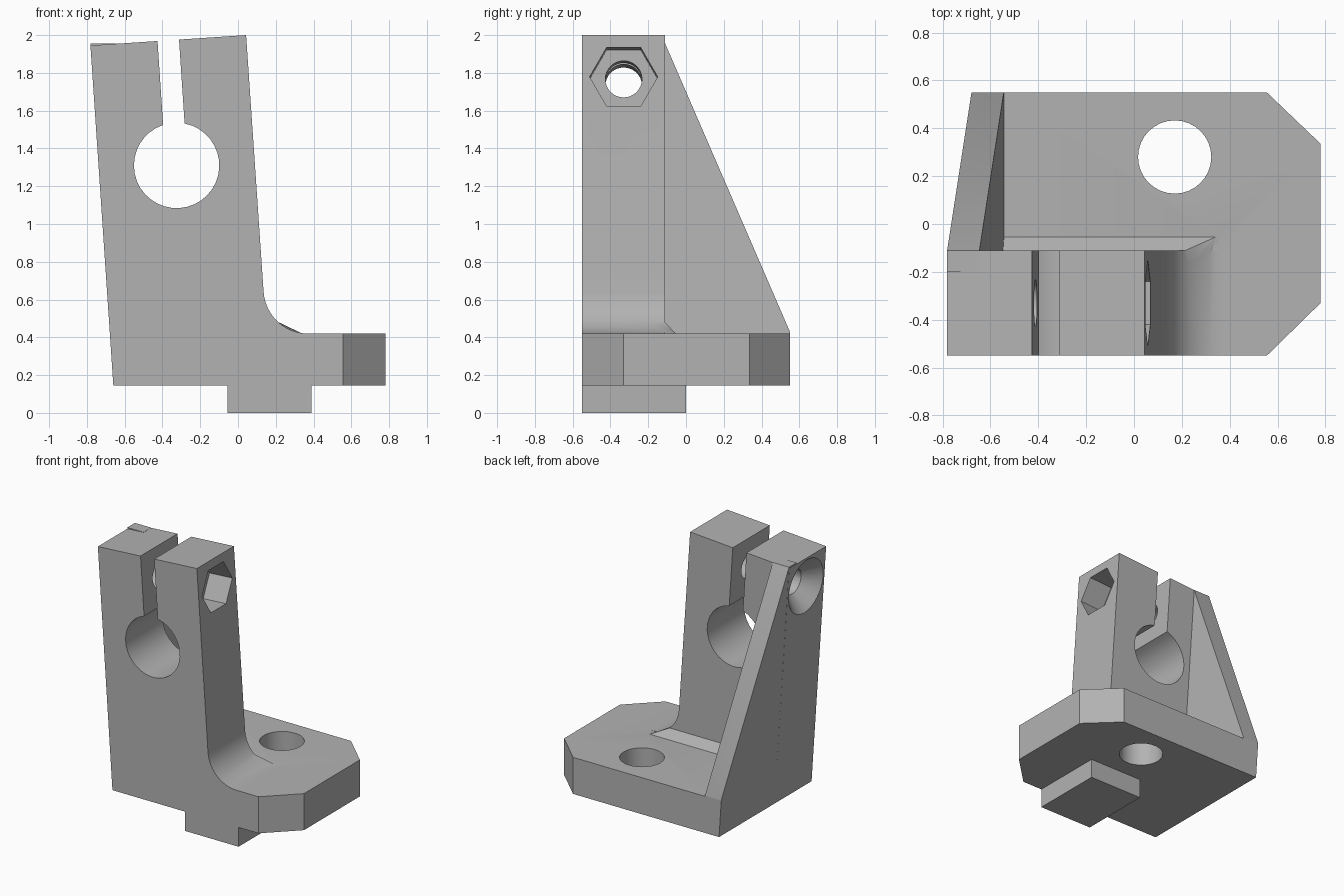
import bpy, bmesh, math
from mathutils import Matrix, Vector

cube = bpy.data.objects.get("Cube")
if cube:
    bpy.data.objects.remove(cube, do_unlink=True)

grey = bpy.data.materials.new("plain grey")
grey.use_nodes = True
COLOUR = (0.45, 0.45, 0.45, 1)
grey.diffuse_color = COLOUR
grey.node_tree.nodes["Principled BSDF"].inputs["Base Color"].default_value = COLOUR

FRONT, POST_BACK, BACK = -0.55, -0.11, 0.55
BOTTOM, DECK = 0.145, 0.42
LEAN = math.atan(0.0667)
BORE = Vector((-0.325, 0, 1.31))
TILT = Matrix.Translation(BORE) @ Matrix.Rotation(-LEAN, 4, "Y")


def lean_x(z):
    """x of the leaning outer face at height z"""
    return -0.66 - math.tan(LEAN) * (z - BOTTOM)


def finish(name, bm):
    bmesh.ops.recalc_face_normals(bm, faces=bm.faces)
    mesh = bpy.data.meshes.new(name)
    bm.to_mesh(mesh)
    bm.free()
    mesh.materials.append(grey)
    obj = bpy.data.objects.new(name, mesh)
    bpy.context.collection.objects.link(obj)
    return obj


def prism(name, points, move):
    """Extrude a closed outline of 3D points by a vector"""
    bm = bmesh.new()
    face = bm.faces.new([bm.verts.new(p) for p in points])
    out = bmesh.ops.extrude_face_region(bm, geom=[face])["geom"]
    bmesh.ops.translate(bm, vec=move, verts=[v for v in out if isinstance(v, bmesh.types.BMVert)])
    return finish(name, bm)


def cone(name, r1, r2, depth, matrix, sides=32):
    bm = bmesh.new()
    bmesh.ops.create_cone(bm, cap_ends=True, segments=sides, radius1=r1, radius2=r2,
                          depth=depth, matrix=matrix)
    return finish(name, bm)


# Clamp post outline: split top, bore and root fillet
HALF, TOP, SLOT, BORE_R = 0.413, 0.664, 0.057, 0.226
gap = math.asin(SLOT / BORE_R)
local = [(-HALF, TOP), (-SLOT, TOP)]
for i in range(33):
    a = math.pi / 2 + gap + (2 * math.pi - 2 * gap) * i / 32
    local.append((BORE_R * math.cos(a), BORE_R * math.sin(a)))
local += [(SLOT, TOP), (HALF, TOP)]
outline = [TILT @ Vector((u, 0, v)) for u, v in local]
FILLET, FILLET_X = 0.236, 0.371
for i in range(13):
    a = math.pi + LEAN + (math.pi / 2 - LEAN) * i / 12
    outline.append(Vector((FILLET_X + FILLET * math.cos(a), 0, DECK + FILLET + FILLET * math.sin(a))))
outline += [Vector((FILLET_X, 0, 0.3)), Vector((lean_x(0.3), 0, 0.3))]
for p in outline:
    p.y = FRONT
body = prism("bracket_body", outline, (0, POST_BACK - FRONT, 0))

# Base plate with clipped corners and a leaning outer edge
plan = [(-0.66, FRONT), (0.555, FRONT), (0.78, -0.33), (0.78, 0.335), (0.555, BACK), (-0.66, BACK)]
base = prism("base_plate", [(x, y, BOTTOM) for x, y in plan], (0, 0, DECK - BOTTOM))
for v in base.data.vertices:
    if v.co.x < -0.5:
        v.co.x = lean_x(v.co.z)

# Locating key under the plate
key = prism("locating_key", [(-0.055, FRONT, 0), (0.39, FRONT, 0), (0.39, 0, 0), (-0.055, 0, 0)], (0, 0, 0.25))

# Leaning triangular gusset
side = [(-0.2, 0.3), (BACK, 0.3), (BACK, 0.43), (POST_BACK, 1.955), (-0.2, 1.955)]
gusset = prism("gusset", [(lean_x(z), y, z) for y, z in side], (0.135, 0, 0))

# Small bevel strip where the post meets the deck
bm = bmesh.new()
for y, z, x in [(-0.2, 0.48, 0.2), (POST_BACK, 0.48, 0.215), (-0.055, DECK, 0.34),
                (-0.055, 0.4, 0.34), (-0.2, 0.4, 0.34)]:
    for end in (-0.6, x):
        bm.verts.new((end, y, z))
bmesh.ops.convex_hull(bm, input=bm.verts)
strip = finish("bevel_strip", bm)

# Cutters: mounting hole, cross bolt hole, nut pocket, countersink
BOLT_V = 0.443


def on_bolt(u):
    place = TILT @ Matrix.Translation((u, -0.33 - BORE.y, BOLT_V))
    return place @ Matrix.Rotation(math.pi / 2, 4, "Y")


cutters = [
    cone("mounting_hole", 0.153, 0.153, 1, Matrix.Translation((0.17, 0.28, 0.3))),
    cone("bolt_hole", 0.097, 0.097, 1.2, on_bolt(0)),
    cone("nut_pocket", 0.18, 0.18, 0.4, on_bolt(HALF + 0.01), 6),
    cone("countersink", 0.225, 0.085, 0.14, on_bolt(-HALF + 0.05)),
]

# Join and cut, then keep the finished mesh
parts = [base, key, gusset, strip]
for tool in parts + cutters:
    mod = body.modifiers.new(tool.name, "BOOLEAN")
    mod.operation = "UNION" if tool in parts else "DIFFERENCE"
    mod.solver = "EXACT"
    mod.object = tool
    tool.hide_render = True
graph = bpy.context.evaluated_depsgraph_get()
mesh = bpy.data.meshes.new_from_object(body.evaluated_get(graph))
body.modifiers.clear()
body.data = mesh
mesh.materials.clear()
mesh.materials.append(grey)
for tool in parts + cutters:
    bpy.data.objects.remove(tool, do_unlink=True)

bpy.ops.object.select_all(action="DESELECT")
body.select_set(True)
bpy.context.view_layer.objects.active = body
bpy.ops.object.shade_smooth_by_angle(angle=math.radians(30))
